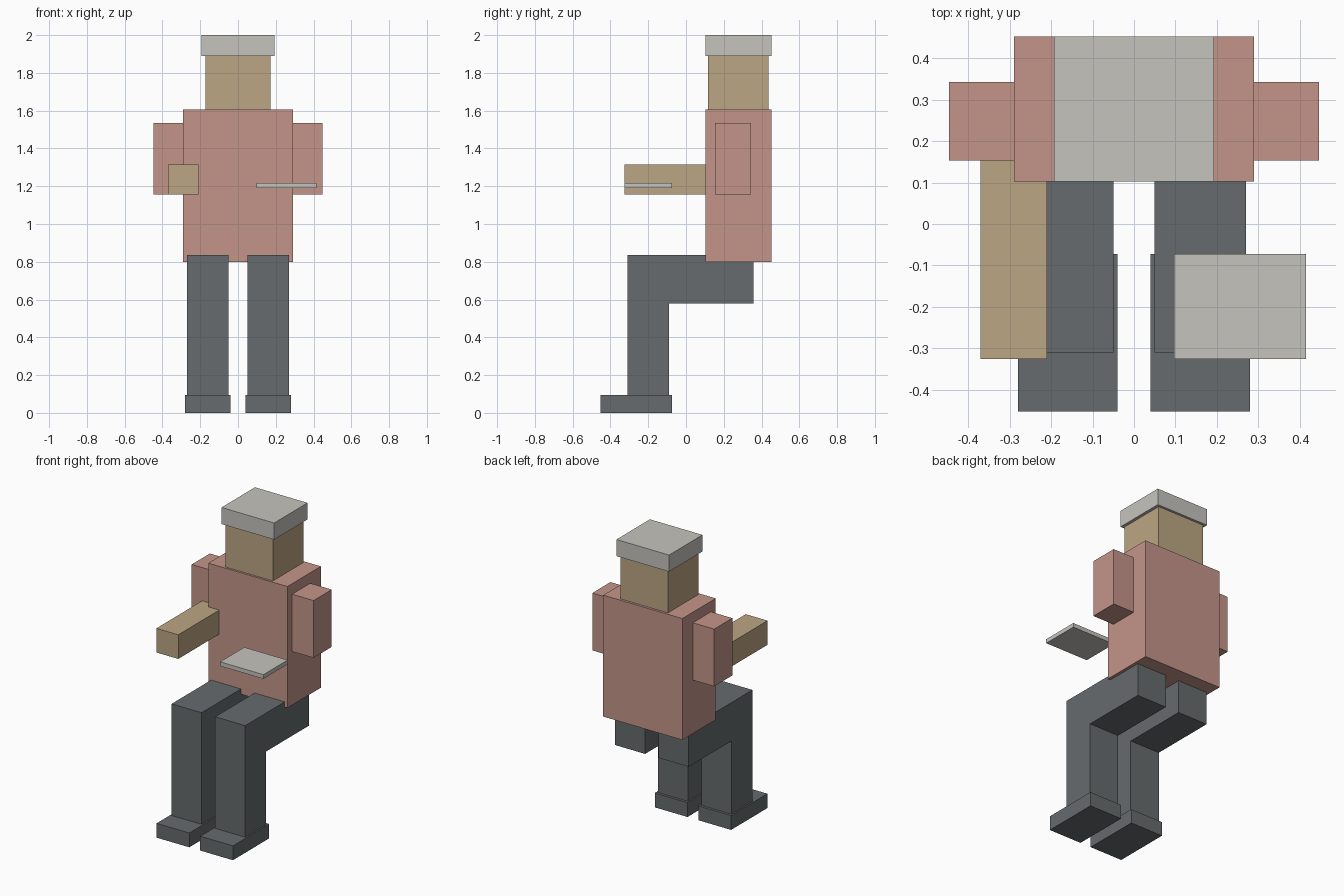
import bpy
import bmesh

default = bpy.data.objects.get("Cube")
if default:
    bpy.data.objects.remove(default, do_unlink=True)


def material(name, rgb):
    """Flat material from sRGB bytes, stored as linear values."""
    linear = [((c / 255 + 0.055) / 1.055) ** 2.4 for c in rgb]
    mat = bpy.data.materials.new(name)
    mat.use_nodes = True
    mat.diffuse_color = (*linear, 1)
    shader = mat.node_tree.nodes["Principled BSDF"]
    shader.inputs["Base Color"].default_value = (*linear, 1)
    shader.inputs["Roughness"].default_value = 0.9
    return mat


pink = material("dusty pink", (196, 149, 137))
tan = material("tan skin", (188, 166, 131))
pale = material("pale grey", (197, 196, 190))
slate = material("dark slate", (102, 107, 109))


def prism(name, profile, x0, x1, mat):
    """Extrude a (y, z) side profile from x0 to x1."""
    bm = bmesh.new()
    face = bm.faces.new([bm.verts.new((x0, y, z)) for y, z in profile])
    side = bmesh.ops.extrude_face_region(bm, geom=[face])["geom"]
    moved = [v for v in side if isinstance(v, bmesh.types.BMVert)]
    bmesh.ops.translate(bm, verts=moved, vec=(x1 - x0, 0, 0))
    bmesh.ops.recalc_face_normals(bm, faces=bm.faces)
    mesh = bpy.data.meshes.new(name)
    bm.to_mesh(mesh)
    bm.free()
    mesh.materials.append(mat)
    obj = bpy.data.objects.new(name, mesh)
    bpy.context.collection.objects.link(obj)
    return obj


def box(name, x, y, z, mat):
    """Block spanning the given (low, high) ranges."""
    profile = [(y[0], z[0]), (y[1], z[0]), (y[1], z[1]), (y[0], z[1])]
    return prism(name, profile, x[0], x[1], mat)


# Body, head and flat cap
box("torso", (-0.29, 0.29), (0.103, 0.453), (0.80, 1.605), pink)
box("head", (-0.173, 0.173), (0.117, 0.437), (1.605, 1.89), tan)
box("cap", (-0.193, 0.193), (0.103, 0.453), (1.89, 2.0), pale)

# Seated leg: thigh and shin as one bent profile
leg_profile = [(-0.31, 0.095), (-0.09, 0.095), (-0.09, 0.58),
               (0.357, 0.58), (0.357, 0.835), (-0.31, 0.835)]

# Paired limbs
for side, s in (("left", 1), ("right", -1)):
    box(side + "_sleeve", (s * 0.29, s * 0.447), (0.153, 0.343), (1.155, 1.535), pink)
    prism(side + "_leg", leg_profile, s * 0.05, s * 0.27, slate)
    box(side + "_shoe", (s * 0.04, s * 0.28), (-0.453, -0.073), (0, 0.095), slate)

# Reaching forearm and the thin tray
box("right_forearm", (-0.37, -0.21), (-0.326, 0.153), (1.155, 1.315), tan)
box("tray", (0.097, 0.415), (-0.326, -0.073), (1.19, 1.218), pale)
